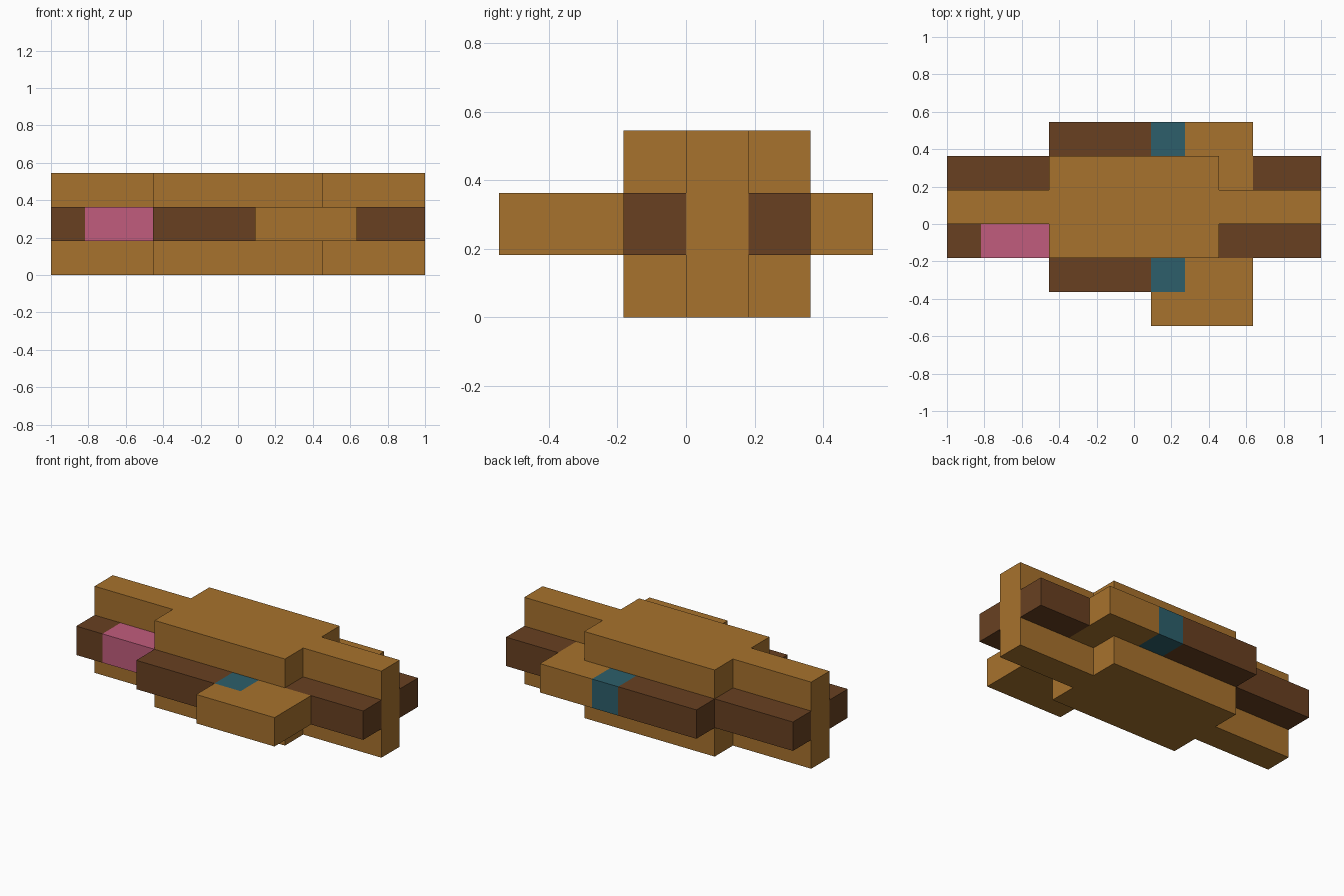
import bpy
import bmesh

cube = bpy.data.objects.get("Cube")
if cube:
    bpy.data.objects.remove(cube, do_unlink=True)

U = 2 / 11  # one block of the 11 x 6 x 3 layout


def material(name, rgb):
    m = bpy.data.materials.new(name)
    m.use_nodes = True
    color = (*rgb, 1)
    m.diffuse_color = color
    bsdf = next(n for n in m.node_tree.nodes if n.type == 'BSDF_PRINCIPLED')
    bsdf.inputs["Base Color"].default_value = color
    return m


TAN = material("tan", (0.386, 0.168, 0.026))
BROWN = material("dark brown", (0.138, 0.051, 0.0152))
PINK = material("pink", (0.533, 0.107, 0.205))
TEAL = material("teal", (0.026, 0.114, 0.147))


def prism(name, outline, mat, z0=1, z1=2):
    """Extrude a flat outline, given in block units, from z0 to z1."""
    bm = bmesh.new()
    base = bm.faces.new([bm.verts.new((x * U - 1, (y - 3) * U, z0 * U))
                         for x, y in outline])
    top = bmesh.ops.extrude_face_region(bm, geom=[base])["geom"]
    bmesh.ops.translate(bm, vec=(0, 0, (z1 - z0) * U),
                        verts=[v for v in top if isinstance(v, bmesh.types.BMVert)])
    bmesh.ops.recalc_face_normals(bm, faces=bm.faces[:])
    mesh = bpy.data.meshes.new(name)
    bm.to_mesh(mesh)
    bm.free()
    mesh.materials.append(mat)
    obj = bpy.data.objects.new(name, mesh)
    bpy.context.collection.objects.link(obj)
    return obj


def block(name, x0, x1, y0, y1, mat):
    return prism(name, [(x0, y0), (x1, y0), (x1, y1), (x0, y1)], mat)


# Full-height core: long spine with a wider middle
prism("core", [(0, 3), (3, 3), (3, 2), (8, 2), (8, 3), (11, 3),
               (11, 4), (8, 4), (8, 5), (3, 5), (3, 4), (0, 4)], TAN, 0, 3)

# Tan corner pieces in the middle layer
prism("front_corner", [(6, 0), (9, 0), (9, 2), (7, 2), (7, 1), (6, 1)], TAN)
prism("back_corner", [(7, 5), (8, 5), (8, 4), (9, 4), (9, 6), (7, 6)], TAN)

# Bars along the front and back of the middle layer
block("front_right_end", 0, 1, 2, 3, BROWN)
block("pink_bar", 1, 3, 2, 3, PINK)
block("front_left_end", 8, 11, 2, 3, BROWN)
block("back_right_end", 0, 3, 4, 5, BROWN)
block("back_left_end", 9, 11, 4, 5, BROWN)
for side, y in (("front", 1), ("back", 5)):
    block(side + "_bar", 3, 6, y, y + 1, BROWN)
    block(side + "_teal_block", 6, 7, y, y + 1, TEAL)
